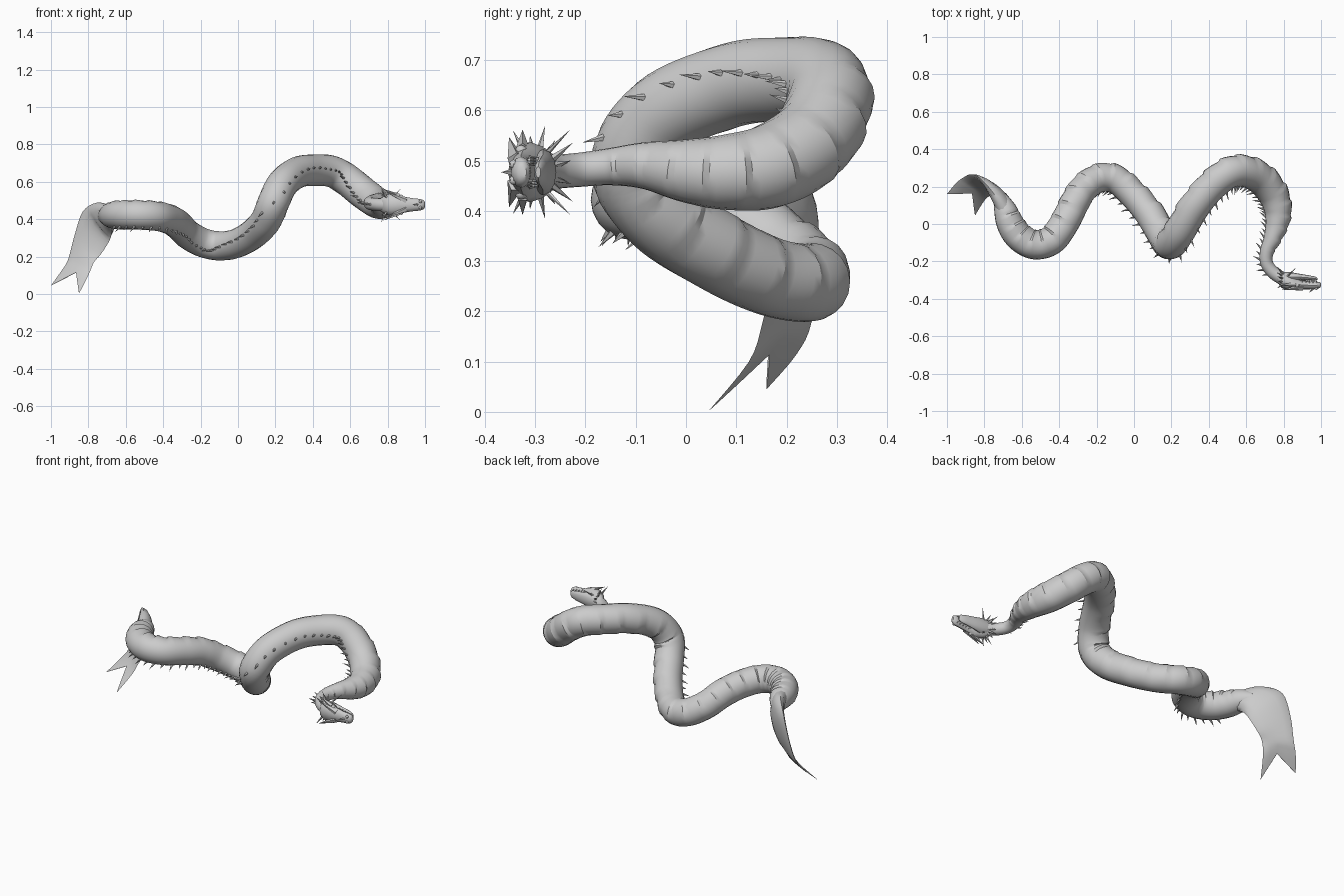
import bpy, bmesh, math
from math import sin, cos, pi, radians
from mathutils import Vector, Matrix

default_cube = bpy.data.objects.get("Cube")
if default_cube:
    bpy.data.objects.remove(default_cube, do_unlink=True)

grey = bpy.data.materials.new("plain grey")
grey.use_nodes = True
tone = (0.6, 0.6, 0.6, 1)
grey.diffuse_color = tone
grey.node_tree.nodes["Principled BSDF"].inputs["Base Color"].default_value = tone


def spline(points, steps):
    """Smooth curve through rows of any length."""
    result = []
    for i in range(len(points) - 1):
        a, b, c, d = (points[min(max(i + k, 0), len(points) - 1)] for k in (-1, 0, 1, 2))
        for s in range(steps):
            t = s / steps
            result.append([0.5 * (2 * q + (r - p) * t + (2 * p - 5 * q + 4 * r - w) * t ** 2
                                  + (3 * q - p - 3 * r + w) * t ** 3)
                           for p, q, r, w in zip(a, b, c, d)])
    result.append(list(points[-1]))
    return result


def finish(bm, name, angle=40):
    bmesh.ops.recalc_face_normals(bm, faces=bm.faces)
    mesh = bpy.data.meshes.new(name)
    bm.to_mesh(mesh)
    bm.free()
    mesh.materials.append(grey)
    obj = bpy.data.objects.new(name, mesh)
    bpy.context.collection.objects.link(obj)
    bpy.ops.object.select_all(action='DESELECT')
    obj.select_set(True)
    bpy.context.view_layer.objects.active = obj
    bpy.ops.object.shade_smooth_by_angle(angle=radians(angle))


def loft(name, rings, angle=40):
    bm = bmesh.new()
    rows = [[bm.verts.new(p) for p in ring] for ring in rings]
    n = len(rows[0])
    for a, b in zip(rows, rows[1:]):
        for i in range(n):
            bm.faces.new((a[i], a[(i + 1) % n], b[(i + 1) % n], b[i]))
    bm.faces.new(rows[0])
    bm.faces.new(rows[-1])
    finish(bm, name, angle)


def spike(bm, base, tip, radius, sides=5):
    base, tip = Vector(base), Vector(tip)
    axis = tip - base
    place = Matrix.Translation((base + tip) / 2) @ axis.to_track_quat('Z', 'Y').to_matrix().to_4x4()
    bmesh.ops.create_cone(bm, cap_ends=True, segments=sides, radius1=radius, radius2=0,
                          depth=axis.length, matrix=place)


# Body path from tail to neck: x, y, z, radius
path = [(-.72, .15, .41, .035), (-.69, .08, .42, .06), (-.66, 0, .422, .074),
        (-.61, -.07, .423, .078), (-.53, -.11, .423, .079), (-.44, -.085, .417, .079),
        (-.37, .01, .4, .079), (-.32, .11, .37, .079), (-.27, .19, .32, .078),
        (-.19, .245, .275, .078), (-.1, .24, .257, .078), (-.01, .165, .27, .078),
        (.08, .06, .32, .08), (.15, -.05, .395, .083), (.19, -.105, .49, .085),
        (.24, -.045, .59, .084), (.32, .09, .65, .084), (.41, .2, .662, .084),
        (.5, .27, .655, .085), (.58, .285, .612, .086), (.67, .25, .54, .086),
        (.74, .17, .49, .084), (.77, .08, .477, .075), (.765, 0, .48, .063),
        (.74, -.08, .49, .047), (.71, -.15, .488, .037), (.71, -.21, .482, .034),
        (.745, -.26, .478, .034), (.8, -.295, .476, .036)]
course = spline(path, 8)
centres = [Vector(p[:3]) for p in course]
plate = 6
rings, spine_places = [], []
for i, (c, row) in enumerate(zip(centres, course)):
    t = (centres[min(i + 1, len(centres) - 1)] - centres[max(i - 1, 0)]).normalized()
    # The back turns forward on the steep climb
    tilt = .5 * max(0, 1 - abs(row[0] - .23) / .25)
    back = t.cross(Vector((-tilt, 0, 1))).normalized()
    # The tail half rolls so that its back faces downward
    roll = radians(55) * min(1, max(0, -row[0] / .35))
    turned = [Matrix.Rotation(r, 3, t) @ back for r in (roll, -roll)]
    back = min(turned, key=lambda v: v.z)
    side = t.cross(back)
    ring = []
    for k in range(20):
        a = 2 * pi * k / 20
        # Belly plates overlap as shallow steps
        belly = max(0, -cos(a) - .3) if 10 < i < 200 else 0
        swell = 1 + belly * (.06 - .2 * (i % plate) / plate)
        ring.append(c + (back * cos(a) + side * sin(a)) * row[3] * swell)
    rings.append(ring)
    spine_places.append((c, back, t, row[3]))
loft("body", rings, 30)

# Row of back spines, leaning toward the tail
bm = bmesh.new()
for i in range(22, len(spine_places) - 8, 3):
    c, back, t, r = spine_places[i]
    long = .03 + .015 * (i % 2)
    spike(bm, c + back * (r - .005), c + back * (r + long * .8) - t * long * .5, .008)
finish(bm, "back_spines", 30)

# Tail fin: one edge, middle, other edge, thickness
fin_rows = [(-.675, .05, .365, -.68, .055, .42, -.685, .06, .475, .05),
            (-.675, .11, .325, -.715, .135, .405, -.755, .17, .488, .04),
            (-.69, .14, .28, -.76, .2, .36, -.83, .25, .44, .022),
            (-.735, .155, .21, -.805, .215, .265, -.875, .265, .31, .014),
            (-.77, .15, .17, -.84, .2, .175, -.91, .25, .18, .01),
            (-.8, .125, .1, -.855, .18, .14, -.95, .22, .115, .006),
            (-.85, .045, .002, -.865, .165, .115, -1, .16, .045, .002)]
rings = []
for row in spline(fin_rows, 4):
    a, m, b = (Vector(row[k:k + 3]) for k in (0, 3, 6))
    along = Vector((-.5, .1, -.85)) if row[2] < .3 else Vector((-.55, .7, -.35))
    n = (b - a).cross(along).normalized() * row[9]
    ring = []
    for k in range(12):
        q = 2 * pi * k / 12
        edge = b if cos(q) > 0 else a
        ring.append(m + (edge - m) * abs(cos(q)) + n * sin(q))
    rings.append(ring)
loft("tail_fin", rings, 50)


# Head parts, lofted along x: x, centre y, half depth, half width
def head_part(name, rows, sides=12):
    loft(name, [[(x, y + h * cos(2 * pi * k / sides), .477 + w * sin(2 * pi * k / sides))
                 for k in range(sides)] for x, y, h, w in rows], 40)


head_part("skull", [(.76, -.272, .03, .034), (.79, -.298, .044, .052), (.82, -.31, .044, .06),
                    (.86, -.318, .034, .054), (.89, -.325, .026, .042), (.94, -.328, .021, .034),
                    (.975, -.328, .02, .031), (.993, -.326, .016, .024), (1, -.325, .008, .012)])
head_part("lower_jaw", [(.78, -.285, .028, .036), (.84, -.284, .026, .046), (.89, -.284, .017, .036),
                        (.94, -.288, .013, .029), (.97, -.292, .01, .022), (.982, -.294, .005, .011)])

# Mirrored horns, brows, eyes, whiskers, teeth and the frill around the jaw
frill, teeth, brows = bmesh.new(), bmesh.new(), bmesh.new()
for s in (1, -1):
    def at(x, y, z):
        return Vector((x, y, .477 + s * z))
    for k in range(6):
        a = radians(18 + 20 * k)
        out = Vector((0, cos(a), s * sin(a)))
        base = Vector((.8, -.3, .477)) + out * .035
        spike(frill, base, base + out * (.04 + .02 * (k % 2)) + Vector((-.035, 0, 0)), .009)
    spike(frill, at(.82, -.28, .035), at(.87, -.23, .085), .006)
    # Flat brow ridges make the top of the head square
    spike(brows, at(.9, -.338, .022), at(.79, -.352, .07), .018)
    spike(brows, at(.86, -.325, .045), at(.775, -.325, .085), .014)
    bmesh.ops.create_uvsphere(brows, u_segments=8, v_segments=6, radius=.012,
                              matrix=Matrix.Translation(at(.872, -.328, .042)))
    bmesh.ops.create_uvsphere(brows, u_segments=8, v_segments=6, radius=.009,
                              matrix=Matrix.Translation(at(.975, -.343, .016)))
    for k in range(5):
        x = .9 + .019 * k
        w = .03 - .003 * k
        spike(teeth, at(x, -.316, w), at(x, -.296, w), .004, 4)
        spike(teeth, at(x - .01, -.292, w - .004), at(x - .01, -.31, w - .004), .004, 4)
spike(brows, (.96, -.343, .477), (.935, -.368, .477), .008)
finish(frill, "jaw_frill", 30)
finish(teeth, "teeth", 30)
finish(brows, "brows_and_horns", 40)
